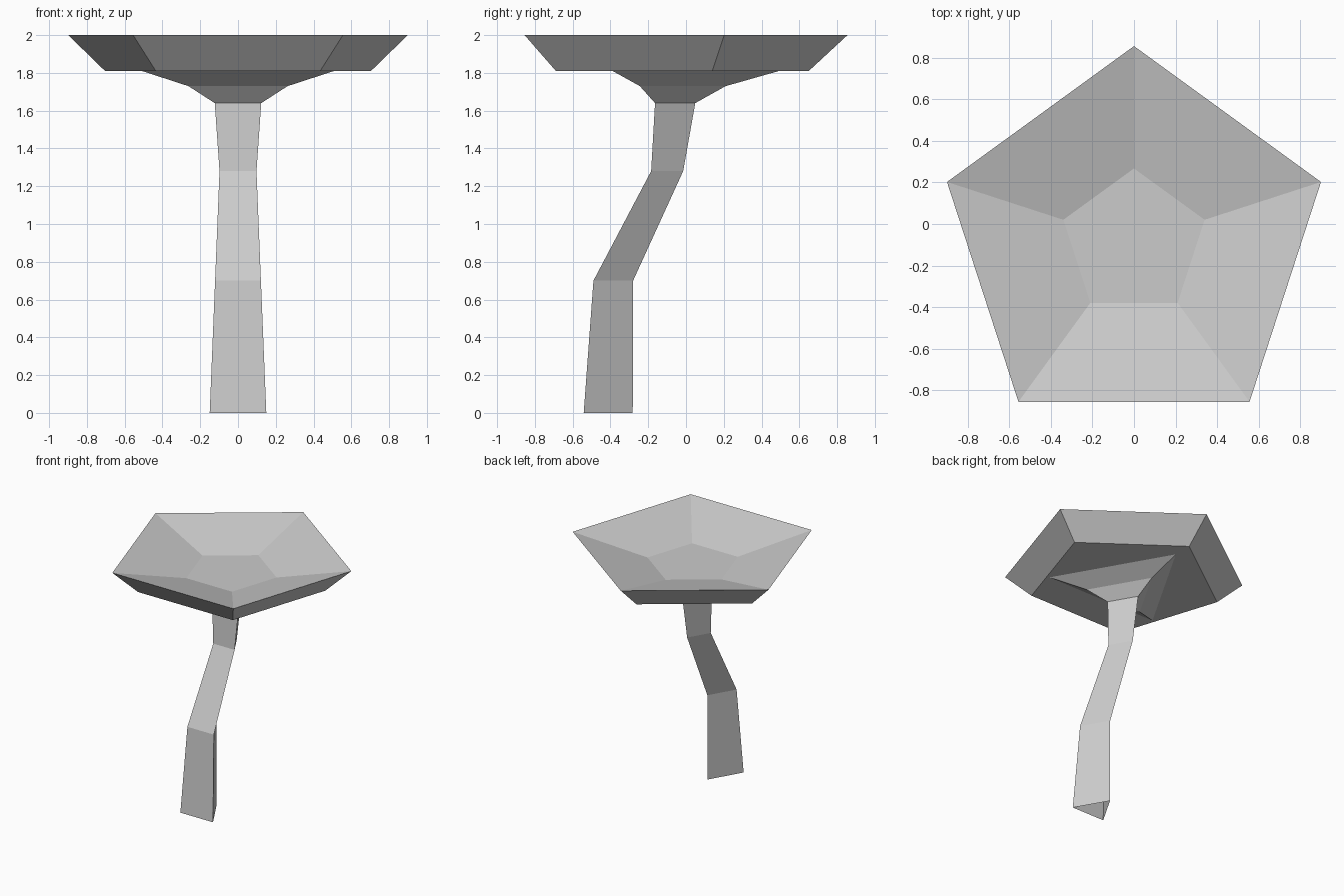
import bpy
import bmesh
from math import sin, cos, tau

cube = bpy.data.objects.get("Cube")
if cube:
    bpy.data.objects.remove(cube)

# Single matte grey
grey = bpy.data.materials.new("plain_grey")
grey.use_nodes = True
colour = (0.6, 0.6, 0.6, 1)
grey.diffuse_color = colour
grey.node_tree.nodes["Principled BSDF"].inputs["Base Color"].default_value = colour


def loft(name, sides, rings, close_start, close_end):
    """Skin regular polygons, each given as (radius, centre y, height)."""
    bm = bmesh.new()
    loops = []
    for radius, cy, z in rings:
        angles = [tau * i / sides for i in range(sides)]
        loops.append([bm.verts.new((radius * sin(a), cy + radius * cos(a), z))
                      for a in angles])
    for low, high in zip(loops, loops[1:]):
        for i in range(sides):
            j = (i + 1) % sides
            bm.faces.new((low[j], low[i], high[i], high[j]))
    if close_start:
        bm.faces.new(loops[0])
    if close_end:
        bm.faces.new(reversed(loops[-1]))
    mesh = bpy.data.meshes.new(name)
    bm.to_mesh(mesh)
    bm.free()
    mesh.materials.append(grey)
    obj = bpy.data.objects.new(name, mesh)
    bpy.context.collection.objects.link(obj)
    return obj


# Five-sided cap: flat underside, flared rim, sunken dish on top
loft("cap", 5, [(0.74, -0.09, 1.81), (0.945, -0.09, 2.0),
                (0.357, -0.09, 1.867)], True, True)

# Bent three-sided stem, open at the foot, flaring out under the cap
loft("stem", 3, [(0.173, -0.455, 0.0), (0.14, -0.42, 0.7),
                 (0.113, -0.128, 1.28), (0.142, -0.093, 1.64),
                 (0.303, -0.093, 1.73), (0.587, -0.095, 1.81)], False, False)
